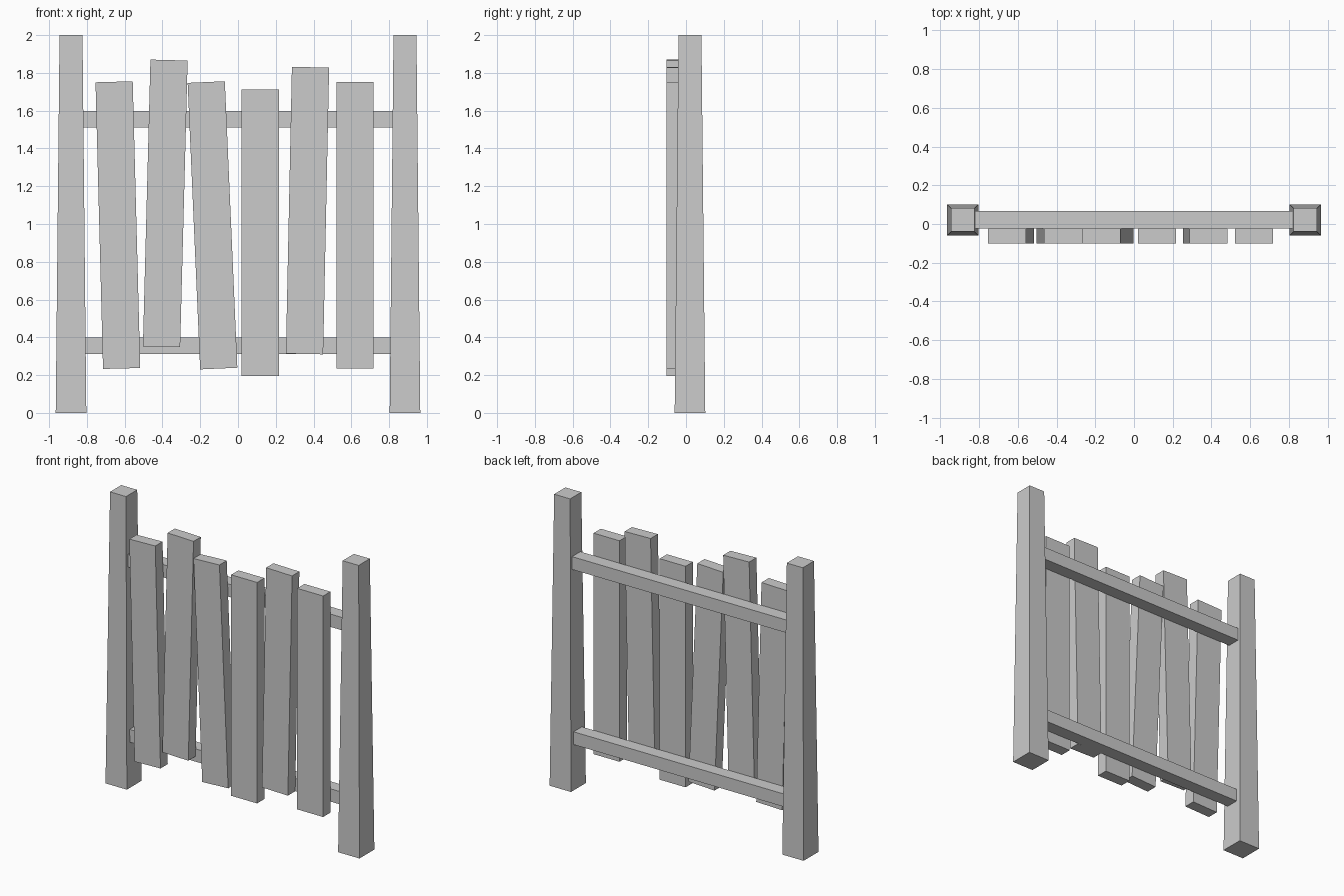
import bpy, bmesh
from math import radians
from mathutils import Matrix

if "Cube" in bpy.data.objects:
    bpy.data.objects.remove(bpy.data.objects["Cube"])


def box(name, size, loc, tilt=0.0, taper=1.0):
    """Box centred on loc, leaning about y by tilt degrees, top face scaled by taper."""
    bm = bmesh.new()
    bmesh.ops.create_cube(bm, size=1.0)
    for v in bm.verts:
        k = taper if v.co.z > 0 else 1.0
        v.co = (v.co.x * size[0] * k, v.co.y * size[1] * k, v.co.z * size[2])
    bm.transform(Matrix.Rotation(radians(tilt), 4, 'Y'))
    mesh = bpy.data.meshes.new(name)
    bm.to_mesh(mesh)
    bm.free()
    obj = bpy.data.objects.new(name, mesh)
    obj.location = loc
    bpy.context.collection.objects.link(obj)
    return obj


# Tapered end posts
for side, label in ((-1, "left"), (1, "right")):
    box(f"{label}_post", (0.162, 0.162, 2.0), (side * 0.884, 0.021, 1.0), taper=0.75)

# Horizontal rails, ends set into the posts
for label, z in (("lower", 0.355), ("upper", 1.555)):
    box(f"{label}_rail", (1.67, 0.09, 0.088), (0, 0.022, z))

# Uneven planks nailed to the front: centre x, centre z, lean in degrees
planks = [
    (-0.636, 0.994, -1.5),
    (-0.385, 1.109, 1.5),
    (-0.135, 0.993, -2.5),
    (0.118, 0.953, 0.0),
    (0.368, 1.071, 1.2),
    (0.620, 0.994, 0.0),
]
for i, (x, z, lean) in enumerate(planks, 1):
    box(f"plank_{i}", (0.197, 0.079, 1.518), (x, -0.0625, z), tilt=lean)
